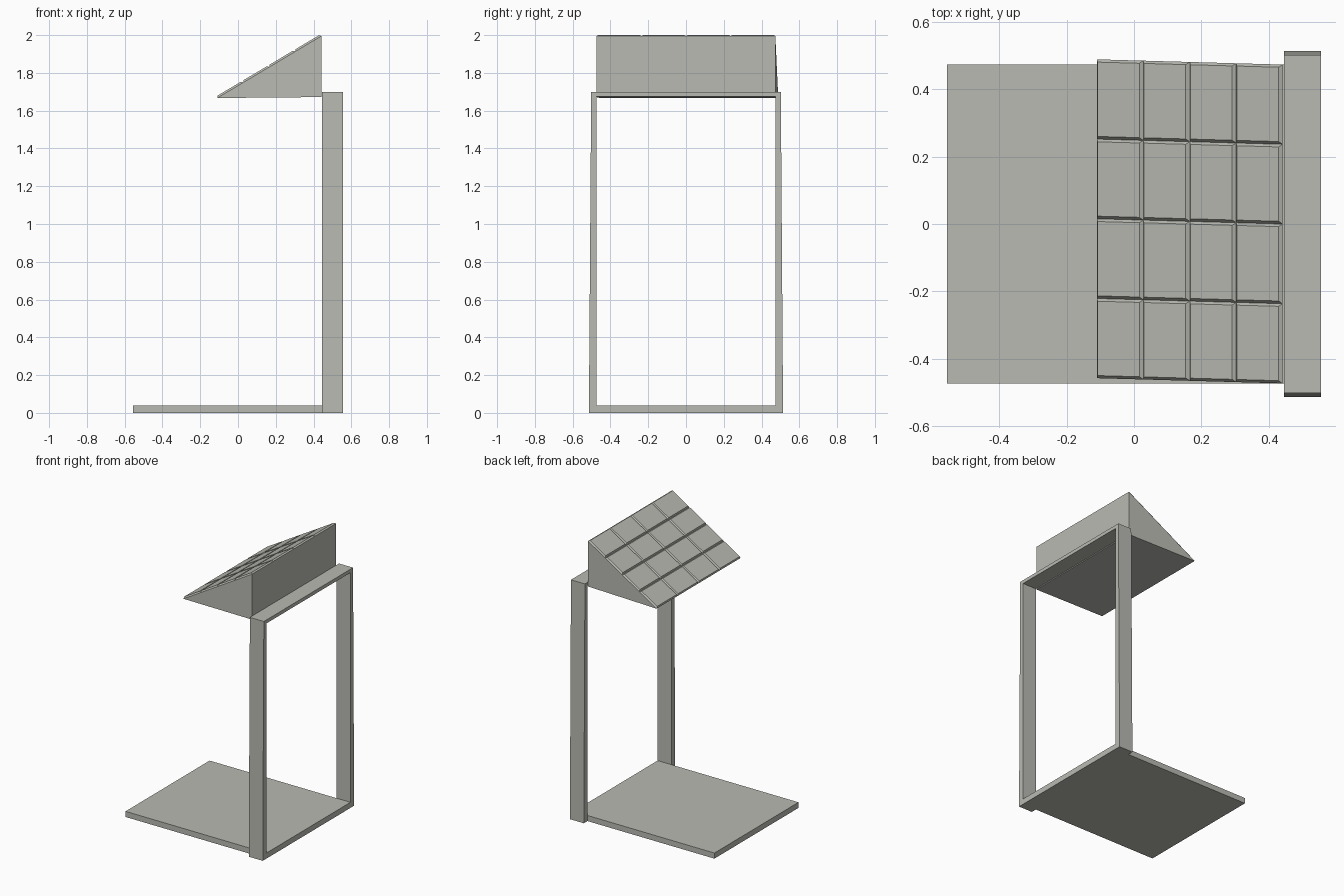
import bpy, bmesh
from mathutils import Vector

if "Cube" in bpy.data.objects:
    bpy.data.objects.remove(bpy.data.objects["Cube"])

grey = bpy.data.materials.new("warm_grey")
grey.diffuse_color = (0.49, 0.49, 0.45, 1)
grey.use_nodes = True
grey.node_tree.nodes["Principled BSDF"].inputs["Base Color"].default_value = grey.diffuse_color


def finish(name, bm):
    bmesh.ops.recalc_face_normals(bm, faces=bm.faces)
    mesh = bpy.data.meshes.new(name)
    bm.to_mesh(mesh)
    bm.free()
    mesh.materials.append(grey)
    obj = bpy.data.objects.new(name, mesh)
    bpy.context.collection.objects.link(obj)
    return obj


def loft(name, ring_a, ring_b):
    """Closed solid between two matching rings of points."""
    bm = bmesh.new()
    a = [bm.verts.new(p) for p in ring_a]
    b = [bm.verts.new(p) for p in ring_b]
    n = len(a)
    bm.faces.new(a)
    bm.faces.new(b[::-1])
    for i in range(n):
        j = (i + 1) % n
        bm.faces.new((a[i], b[i], b[j], a[j]))
    return finish(name, bm)


# Base plate
half = 0.473
plate = [(-half, 0), (half, 0), (half, 0.04), (-half, 0.04)]
loft("base_plate", [(-0.555, y, z) for y, z in plate],
     [(0.445, y, z) for y, z in plate])

# Upright frame: tapered outer outline with a rectangular opening
x0, x1 = 0.445, 0.555
outer = [(-0.514, 0), (0.514, 0), (0.502, 1.70), (-0.502, 1.70)]
inner = [(-half, 0.04), (half, 0.04), (half, 1.675), (-half, 1.675)]
bm = bmesh.new()
o0, o1, i0, i1 = [[bm.verts.new((x, y, z)) for y, z in ring]
                  for ring, x in ((outer, x0), (outer, x1), (inner, x0), (inner, x1))]
for i in range(4):
    j = (i + 1) % 4
    for p, q in ((o0, o1), (o1, i1), (i1, i0), (i0, o0)):
        bm.faces.new((p[i], p[j], q[j], q[i]))
finish("upright_frame", bm)

# Wedge housing, its low edge shifted slightly sideways
shift = 0.0155
low = Vector((-0.11, shift, 1.667))
high = Vector((0.441, 0, 1.995))
foot = Vector((0.441, 0, 1.672))
side = Vector((0, half, 0))
loft("panel_housing", [p - side for p in (low, foot, high)],
     [p + side for p in (low, foot, high)])

# Panel: 4 x 4 bevelled tiles on the slope
N = 4
bm = bmesh.new()
grid = [[bm.verts.new(low.lerp(high, i / N) + side * (2 * j / N - 1))
         for j in range(N + 1)] for i in range(N + 1)]
for i in range(N):
    for j in range(N):
        bm.faces.new((grid[i][j], grid[i + 1][j], grid[i + 1][j + 1], grid[i][j + 1]))
bm.normal_update()
if next(iter(bm.faces)).normal.z < 0:
    bmesh.ops.reverse_faces(bm, faces=bm.faces)
bmesh.ops.inset_individual(bm, faces=list(bm.faces), thickness=0.008, depth=0.010,
                           use_even_offset=True)
mesh = bpy.data.meshes.new("panel_tiles")
bm.to_mesh(mesh)
bm.free()
mesh.materials.append(grey)
bpy.context.collection.objects.link(bpy.data.objects.new("panel_tiles", mesh))
